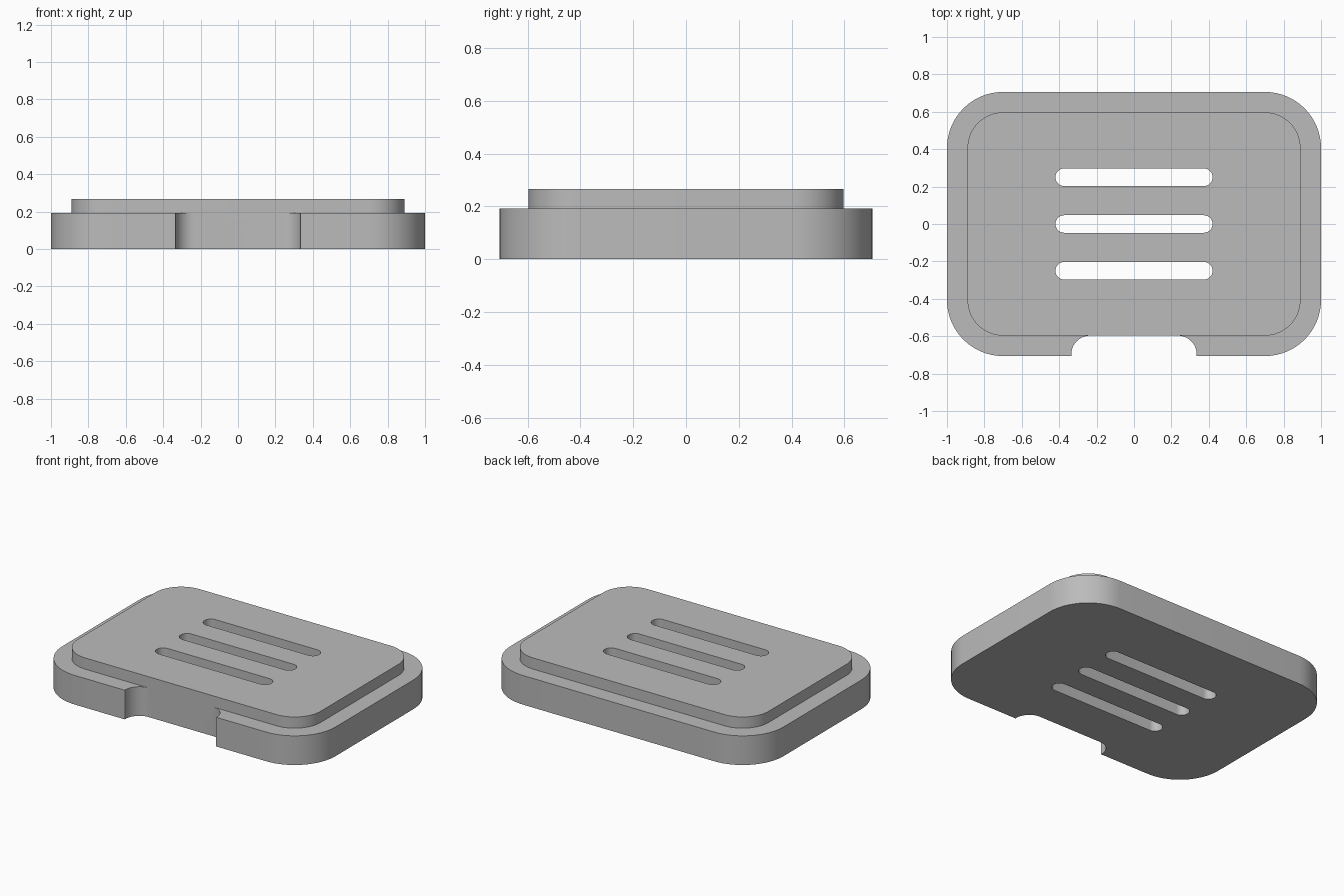
import bpy
import bmesh
from math import cos, sin, pi

if "Cube" in bpy.data.objects:
    bpy.data.objects.remove(bpy.data.objects["Cube"], do_unlink=True)

grey = bpy.data.materials.new("plain grey")
grey.use_nodes = True
colour = (0.5, 0.5, 0.5, 1)
grey.diffuse_color = colour
grey.node_tree.nodes["Principled BSDF"].inputs["Base Color"].default_value = colour


def rounded_slab(name, half_x, half_y, radius, bottom, top, y=0, steps=16):
    """Upright prism with a rounded rectangle outline."""
    bm = bmesh.new()
    ring = []
    for corner, (sx, sy) in enumerate([(1, 1), (-1, 1), (-1, -1), (1, -1)]):
        for i in range(steps + 1):
            a = (corner + i / steps) * pi / 2
            ring.append(bm.verts.new((sx * (half_x - radius) + radius * cos(a),
                                      y + sy * (half_y - radius) + radius * sin(a),
                                      bottom)))
    bmesh.ops.remove_doubles(bm, verts=ring, dist=1e-5)
    base = bm.faces.new([v for v in ring if v.is_valid])
    walls = bmesh.ops.extrude_face_region(bm, geom=[base], use_keep_orig=True)
    lifted = [g for g in walls["geom"] if isinstance(g, bmesh.types.BMVert)]
    bmesh.ops.translate(bm, verts=lifted, vec=(0, 0, top - bottom))
    bmesh.ops.recalc_face_normals(bm, faces=bm.faces)
    mesh = bpy.data.meshes.new(name)
    bm.to_mesh(mesh)
    bm.free()
    mesh.materials.append(grey)
    obj = bpy.data.objects.new(name, mesh)
    bpy.context.collection.objects.link(obj)
    return obj


def combine(target, tool, operation):
    """Apply a boolean and remove the tool object."""
    mod = target.modifiers.new(operation, "BOOLEAN")
    mod.operation = operation
    mod.solver = "EXACT"
    mod.object = tool
    graph = bpy.context.evaluated_depsgraph_get()
    result = bpy.data.meshes.new_from_object(target.evaluated_get(graph))
    target.modifiers.clear()
    target.data = result
    bpy.data.objects.remove(tool, do_unlink=True)


LIP_Y = 0.597

# Wide base with a finger notch in the front edge
plate = rounded_slab("slotted_plate", 1, 0.706, 0.3, 0, 0.193)
notch = rounded_slab("notch_cutter", 0.335, 0.3, 0.1, -0.1, 0.4, y=-LIP_Y - 0.3)
combine(plate, notch, "DIFFERENCE")

# Raised step on top
step = rounded_slab("raised_step", 0.89, LIP_Y, 0.19, 0.1, 0.267)
combine(plate, step, "UNION")

# Three through slots
for y in (-0.25, 0, 0.25):
    slot = rounded_slab("slot_cutter", 0.42, 0.047, 0.0469, -0.1, 0.4, y=y, steps=8)
    combine(plate, slot, "DIFFERENCE")

# Smooth rounded corners, crisp rims
bpy.ops.object.select_all(action="DESELECT")
plate.select_set(True)
bpy.context.view_layer.objects.active = plate
bpy.ops.object.shade_smooth_by_angle(angle=pi / 6)
